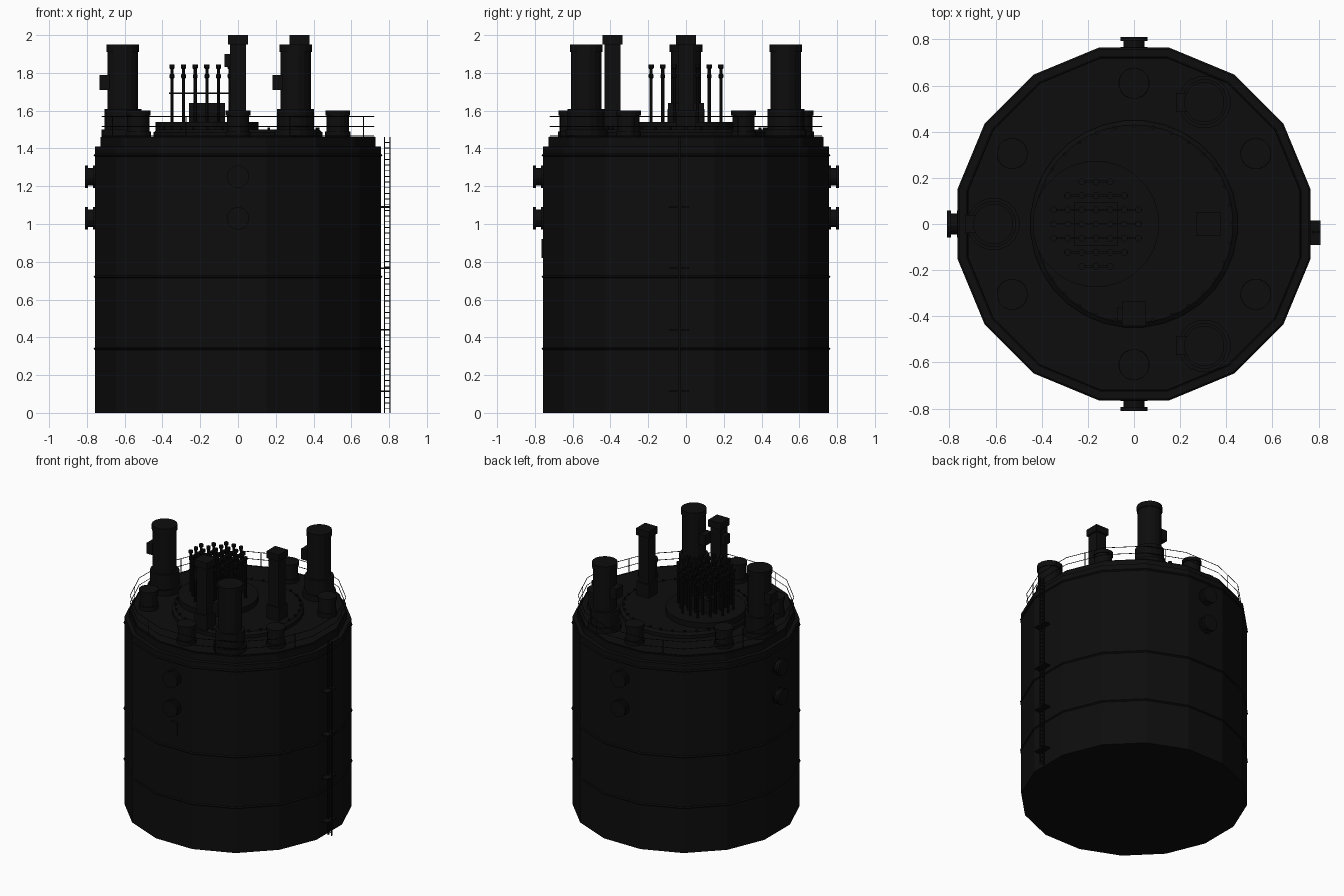
import bpy
from math import cos, sin, pi, radians
from mathutils import Vector

cube = bpy.data.objects.get("Cube")
if cube:
    bpy.data.objects.remove(cube)

black = bpy.data.materials.new("soot_black")
black.use_nodes = True
tone = (0.004, 0.004, 0.004, 1)
black.diffuse_color = tone
black.node_tree.nodes["Principled BSDF"].inputs["Base Color"].default_value = tone


def make(name, verts, faces):
    mesh = bpy.data.meshes.new(name)
    mesh.from_pydata(verts, [], faces)
    mesh.materials.append(black)
    obj = bpy.data.objects.new(name, mesh)
    bpy.context.scene.collection.objects.link(obj)
    return obj


def lathe(name, profile, sides, at=(0, 0, 0), axis=(0, 0, 1)):
    """Closed solid turned from (radius, height) pairs around an axis."""
    turn = Vector(axis).to_track_quat('Z', 'Y')
    verts = []
    for r, h in profile:
        for k in range(sides):
            a = 2 * pi * (k + 0.5) / sides
            verts.append(turn @ Vector((r * cos(a), r * sin(a), h)) + Vector(at))
    faces = [tuple(reversed(range(sides)))]
    for row in range(len(profile) - 1):
        for k in range(sides):
            n = (k + 1) % sides
            b = row * sides
            faces.append((b + k, b + n, b + sides + n, b + sides + k))
    faces.append(tuple(range(len(verts) - sides, len(verts))))
    return make(name, verts, faces)


def box(name, x, y, z):
    """Box between the given (low, high) limits."""
    verts = [(a, b, c) for a in x for b in y for c in z]
    faces = [(0, 1, 3, 2), (4, 6, 7, 5), (0, 4, 5, 1),
             (2, 3, 7, 6), (0, 2, 6, 4), (1, 5, 7, 3)]
    return make(name, verts, faces)


def ring(name, radius, thick, z):
    bpy.ops.mesh.primitive_torus_add(major_radius=radius, minor_radius=thick,
                                     major_segments=16, minor_segments=4,
                                     location=(0, 0, z), rotation=(0, 0, pi / 16))
    obj = bpy.context.object
    obj.name = name
    obj.data.materials.append(black)


# Vessel shell with stepped shoulder
lathe("vessel_body", [(0.773, 0), (0.773, 1.41), (0.742, 1.41), (0.742, 1.46)], 16)
for z in (0.34, 0.72, 1.365):
    ring("hoop", 0.773, 0.007, z)

# Bolted cover plate and offset rod plate
lathe("cover_plate", [(0.45, 1.45), (0.45, 1.485), (0.43, 1.5)], 32)
for k in range(32):
    a = 2 * pi * k / 32
    lathe("cover_bolt", [(0.008, 1.48), (0.008, 1.512)], 6,
          (0.425 * cos(a), 0.425 * sin(a), 0))
ROD_X = -0.165
lathe("rod_plate", [(0.275, 1.49), (0.275, 1.54)], 24, (ROD_X, 0, 0))
box("rod_block", (ROD_X - 0.095, ROD_X + 0.095), (-0.095, 0.095), (1.53, 1.64))

# Control rods in a round grid, joined by row bars
STEP = 0.0615
rod = [(0.009, 1.53), (0.009, 1.77), (0.014, 1.775), (0.014, 1.79), (0.009, 1.795),
       (0.009, 1.82), (0.015, 1.825), (0.015, 1.845)]
for j in range(-3, 4):
    row = [i for i in range(-3, 4) if i * i + j * j <= 10]
    for i in row:
        lathe("control_rod", rod, 8, (ROD_X + i * STEP, j * STEP, 0))
    reach = max(row) * STEP + 0.015
    box("rod_bar", (ROD_X - reach, ROD_X + reach),
        (j * STEP - 0.004, j * STEP + 0.004), (1.688, 1.697))

# Three round towers, each with a side box
tower = [(0.115, 1.45), (0.115, 1.5), (0.1, 1.5), (0.1, 1.61), (0.082, 1.61),
         (0.082, 1.91), (0.088, 1.91), (0.088, 1.95)]
for deg in (60, 180, 300):
    x, y = 0.61 * cos(radians(deg)), 0.61 * sin(radians(deg))
    lathe("round_tower", tower, 16, (x, y, 0))
    box("tower_box", (x - 0.122, x - 0.06), (y - 0.04, y + 0.04), (1.71, 1.79))

# Six short drums
drum = [(0.068, 1.45), (0.068, 1.49), (0.06, 1.49), (0.06, 1.575),
        (0.067, 1.575), (0.067, 1.6)]
for deg in range(30, 390, 60):
    lathe("drum", drum, 16, (0.61 * cos(radians(deg)), 0.61 * sin(radians(deg)), 0))

# Two square masts with caps
for x, y in ((0, -0.39), (0.325, 0)):
    for part, half, low, high in (("mast_base", 0.052, 1.46, 1.6),
                                  ("mast", 0.042, 1.6, 1.95),
                                  ("mast_cap", 0.053, 1.95, 2.0)):
        box(part, (x - half, x + half), (y - half, y + half), (low, high))
box("mast_box", (-0.072, -0.03), (-0.42, -0.36), (1.83, 1.9))

# Flanged nozzles in pairs on three sides
nozzle = [(0.06, 0.74), (0.06, 0.768), (0.047, 0.768), (0.047, 0.793),
          (0.06, 0.793), (0.06, 0.81)]
for axis in ((-1, 0, 0), (0, 1, 0), (0, -1, 0)):
    for z in (1.03, 1.25):
        lathe("nozzle", nozzle, 16, (0, 0, z), axis)
box("front_plate", (-0.03, 0.03), (-0.764, -0.75), (0.82, 0.92))

# Guard rail
for z in (1.465, 1.515, 1.568):
    ring("guard_rail", 0.735, 0.0025, z)
for k in range(8):
    a = radians(22.5 + 45 * k)
    lathe("rail_post", [(0.003, 1.45), (0.003, 1.57)], 4,
          (0.72 * cos(a), 0.72 * sin(a), 0))

# Ladder on the left side
LADDER_Y = -0.035
for x in (0.776, 0.804):
    box("ladder_rail", (x - 0.003, x + 0.003), (LADDER_Y - 0.006, LADDER_Y + 0.006), (0, 1.46))
for k in range(48):
    z = 0.02 + k * 0.03
    box("ladder_rung", (0.776, 0.804), (LADDER_Y - 0.003, LADDER_Y + 0.003), (z, z + 0.004))
for z in (0.115, 0.44, 0.765, 1.09):
    box("ladder_bracket", (0.75, 0.808), (-0.09, 0.015), (z - 0.004, z + 0.004))
